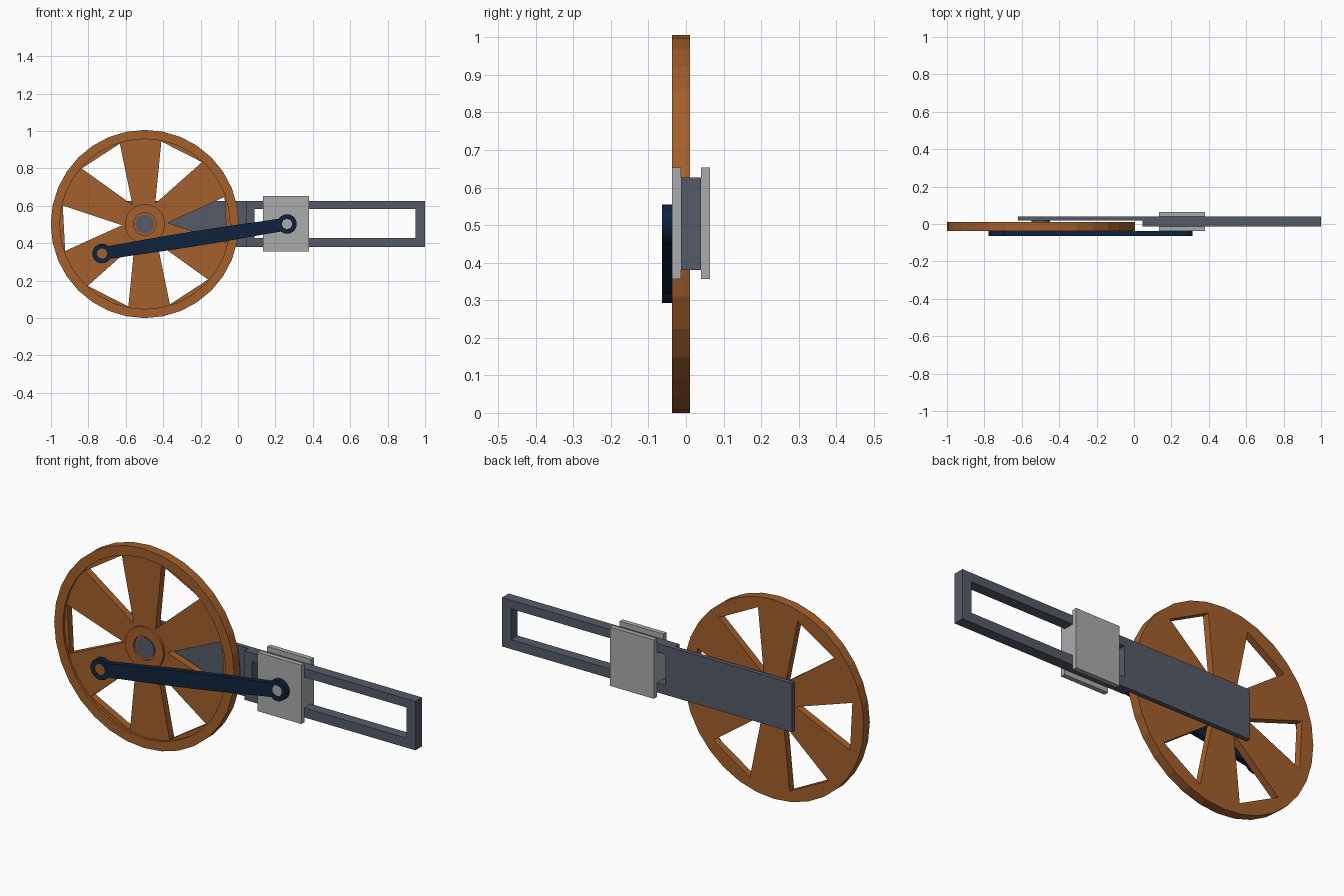
import bpy, bmesh, math
from math import sin, cos, pi, radians

if "Cube" in bpy.data.objects:
    bpy.data.objects.remove(bpy.data.objects["Cube"])


def material(name, rgb):
    m = bpy.data.materials.new(name)
    m.diffuse_color = (*rgb, 1)
    m.use_nodes = True
    m.node_tree.nodes["Principled BSDF"].inputs["Base Color"].default_value = m.diffuse_color
    return m


BRONZE = material("bronze brown", (0.37, 0.115, 0.025))
SLATE = material("slate grey", (0.09, 0.105, 0.138))
LIGHT = material("light grey", (0.41, 0.41, 0.41))
NAVY = material("navy", (0.0045, 0.017, 0.047))


def circle(cx, cz, r, n=32):
    return [(cx + r * cos(2 * pi * i / n), cz + r * sin(2 * pi * i / n)) for i in range(n)]


def rect(x0, x1, z0, z1):
    return [(x0, z0), (x1, z0), (x1, z1), (x0, z1)]


def plate(name, outlines, y0, y1, mat):
    """Flat part in the XZ plane: first outline is the edge, the rest are holes."""
    cu = bpy.data.curves.new(name + "_profile", 'CURVE')
    cu.dimensions = '2D'
    cu.fill_mode = 'BOTH'
    cu.extrude = (y1 - y0) / 2
    for pts in outlines:
        s = cu.splines.new('POLY')
        s.points.add(len(pts) - 1)
        for p, (x, z) in zip(s.points, pts):
            p.co = (x, z, 0, 1)
        s.use_cyclic_u = True
    tmp = bpy.data.objects.new(name + "_tmp", cu)
    bpy.context.collection.objects.link(tmp)
    dg = bpy.context.evaluated_depsgraph_get()
    me = bpy.data.meshes.new_from_object(tmp.evaluated_get(dg))
    bpy.data.objects.remove(tmp)
    bm = bmesh.new()
    bm.from_mesh(me)
    for v in bm.verts:
        x, z, d = v.co
        v.co = (x, (y0 + y1) / 2 - d, z)
    bmesh.ops.remove_doubles(bm, verts=bm.verts, dist=1e-5)
    bmesh.ops.recalc_face_normals(bm, faces=bm.faces)
    for f in bm.faces:
        f.smooth = False
    bm.to_mesh(me)
    bm.free()
    me.materials.clear()
    me.materials.append(mat)
    ob = bpy.data.objects.new(name, me)
    bpy.context.collection.objects.link(ob)
    return ob


# Flywheel: raised rim, recessed spoke disc with six triangular windows, hub
WX, WZ, R = -0.498, 0.503, 0.503
BACK, FRONT = 0.011, -0.037


def polar(r, deg):
    return (WX + r * cos(radians(deg)), WZ + r * sin(radians(deg)))


windows = [[polar(0.122, a), polar(0.45, a - 15.7), polar(0.45, a + 15.7)]
           for a in range(3, 363, 60)]
plate("wheel_rim", [circle(WX, WZ, R), circle(WX, WZ, 0.455)], FRONT, BACK, BRONZE)
plate("wheel_spokes", [circle(WX, WZ, 0.455), circle(WX, WZ, 0.05)] + windows,
      FRONT + 0.012, BACK, BRONZE)
plate("wheel_hub", [circle(WX, WZ, 0.107), circle(WX, WZ, 0.06)], FRONT, -0.02, BRONZE)
plate("wheel_axle", [circle(WX, WZ, 0.05)], -0.03, 0.025, SLATE)

# Guide: thin carrier behind the wheel and thicker slotted frame
plate("carrier_plate", [rect(-0.62, 0.045, 0.38, 0.627)], 0.018, 0.04, SLATE)
plate("slotted_guide", [rect(0.045, 1.0, 0.38, 0.627), rect(0.087, 0.95, 0.428, 0.583)],
      -0.013, 0.04, SLATE)

# Slider: two cheeks joined by a block running in the slot
plate("slider_front", [rect(0.135, 0.38, 0.356, 0.653)], -0.037, -0.013, LIGHT)
plate("slider_back", [rect(0.135, 0.38, 0.356, 0.653)], 0.04, 0.064, LIGHT)
plate("slider_block", [rect(0.135, 0.38, 0.429, 0.582)], -0.013, 0.04, LIGHT)

# Connecting rod: round eyes at both ends, slightly bellied bar between them
AX, AZ, BX, BZ = -0.727, 0.345, 0.262, 0.503
L = math.hypot(BX - AX, BZ - AZ)
ux, uz = (BX - AX) / L, (BZ - AZ) / L


def along(t, w):
    return (AX + ux * t - uz * w, AZ + uz * t + ux * w)


def eye(t, side):
    return [along(t + side * 0.052 * cos(a), side * 0.052 * sin(a))
            for a in (radians(-138 + 12 * i) for i in range(24))]


belly = [(0.05 + (L - 0.1) * i / 10, 0.034 + 0.006 * sin(pi * i / 10)) for i in range(1, 10)]
outline = (eye(L, 1) + [along(t, w) for t, w in reversed(belly)]
           + eye(0, -1) + [along(t, -w) for t, w in belly])
plate("connecting_rod", [outline, circle(AX, AZ, 0.027, 24), circle(BX, BZ, 0.027, 24)],
      -0.064, -0.037, NAVY)
plate("crank_pin", [circle(AX, AZ, 0.027, 24)], -0.063, -0.02, BRONZE)
plate("slider_pin", [circle(BX, BZ, 0.027, 24)], -0.063, -0.03, LIGHT)
